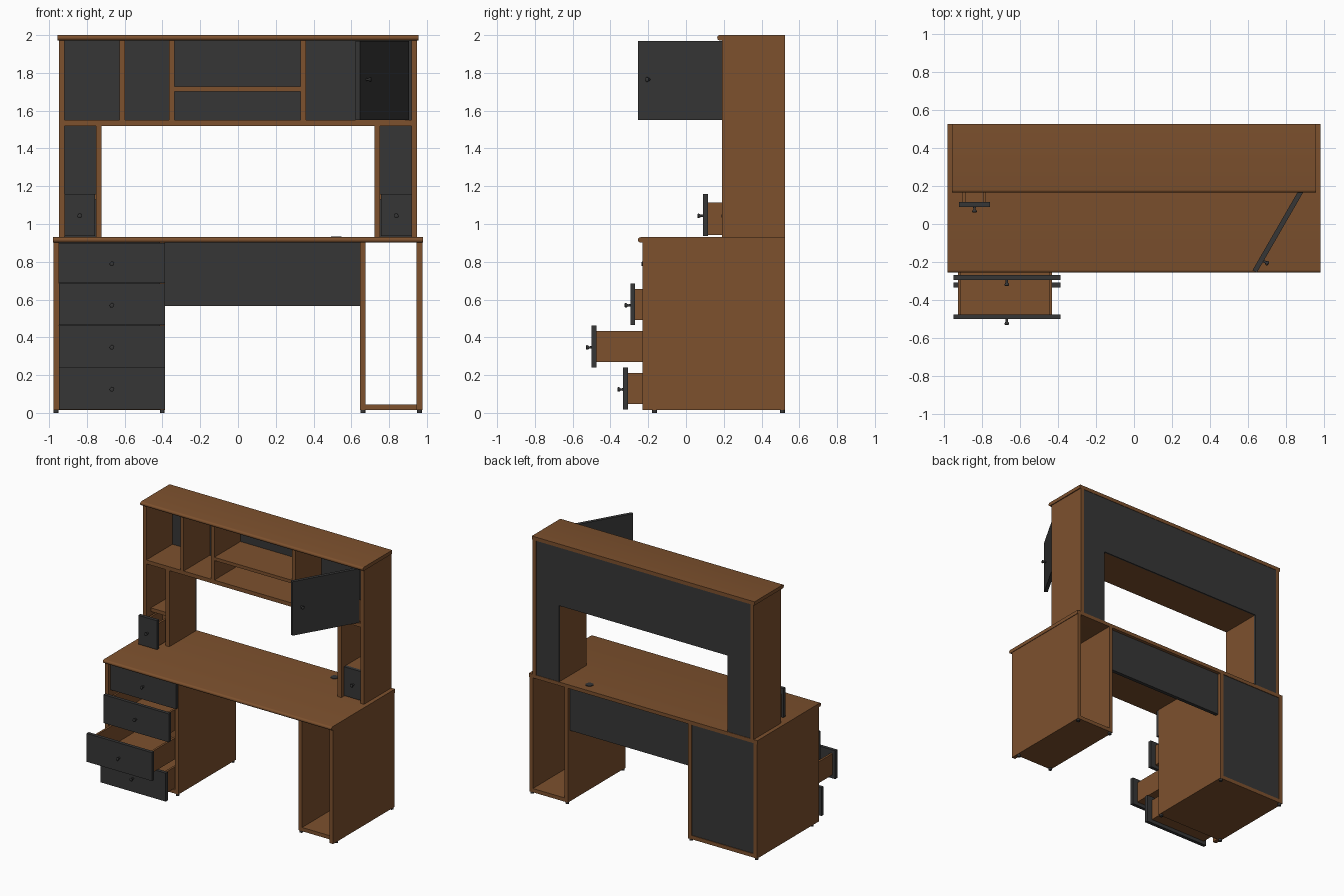
import bpy, bmesh, math
from mathutils import Matrix, Vector

if "Cube" in bpy.data.objects:
    bpy.data.objects.remove(bpy.data.objects["Cube"])


def material(name, rgb):
    m = bpy.data.materials.new(name)
    m.diffuse_color = (*rgb, 1)
    m.use_nodes = True
    m.node_tree.nodes["Principled BSDF"].inputs["Base Color"].default_value = m.diffuse_color
    return m


WOOD = material("brown wood", (0.205, 0.082, 0.027))
DARK = material("charcoal", (0.037, 0.037, 0.037))


def finish(name, bm, mat, smooth=False):
    bmesh.ops.recalc_face_normals(bm, faces=bm.faces)
    me = bpy.data.meshes.new(name)
    bm.to_mesh(me)
    bm.free()
    me.materials.append(mat)
    ob = bpy.data.objects.new(name, me)
    bpy.context.collection.objects.link(ob)
    if smooth:
        bpy.context.view_layer.objects.active = ob
        ob.select_set(True)
        bpy.ops.object.shade_smooth_by_angle(angle=math.radians(40))
        ob.select_set(False)
    return ob


def box(name, x0, x1, y0, y1, z0, z1, mat=WOOD):
    bm = bmesh.new()
    bmesh.ops.create_cube(bm, size=1)
    for v in bm.verts:
        v.co = Vector((x1 if v.co.x > 0 else x0,
                       y1 if v.co.y > 0 else y0,
                       z1 if v.co.z > 0 else z0))
    return finish(name, bm, mat)


def extrude_profile(name, pts, step, mat, smooth=False):
    bm = bmesh.new()
    f = bm.faces.new([bm.verts.new(p) for p in pts])
    r = bmesh.ops.extrude_face_region(bm, geom=[f])
    bmesh.ops.translate(bm, vec=step,
                        verts=[g for g in r["geom"] if isinstance(g, bmesh.types.BMVert)])
    return finish(name, bm, mat, smooth)


def bullnose_board(name, hx, y0, y1, z0, z1):
    # board with a half-round front edge
    r = (z1 - z0) / 2
    pts = [(-hx, y1, z0), (-hx, y1, z1)]
    for i in range(9):
        a = math.pi / 2 + math.pi * i / 8
        pts.append((-hx, y0 + r + r * math.cos(a), z0 + r + r * math.sin(a)))
    extrude_profile(name, pts, (2 * hx, 0, 0), WOOD, True)


def disc(name, x, y, z0, z1, r):
    bm = bmesh.new()
    bmesh.ops.create_cone(bm, cap_ends=True, segments=20, radius1=r, radius2=r, depth=z1 - z0)
    bmesh.ops.translate(bm, vec=(x, y, (z0 + z1) / 2), verts=bm.verts)
    finish(name, bm, DARK, True)


def knob(name, x, y, z):
    # lathed pull, pointing to the front
    bm = bmesh.new()
    prof = [(0, 0), (.007, 0), (.006, .012), (.012, .021), (.012, .027), (.008, .030), (0, .030)]
    vs = [bm.verts.new((r, -d, 0)) for r, d in prof]
    es = [bm.edges.new(p) for p in zip(vs, vs[1:])]
    bmesh.ops.spin(bm, geom=vs + es, cent=(0, 0, 0), axis=(0, 1, 0),
                   angle=math.tau, steps=16, use_duplicate=False)
    bmesh.ops.remove_doubles(bm, verts=bm.verts, dist=1e-5)
    bmesh.ops.translate(bm, vec=(x, y, z), verts=bm.verts)
    return finish(name, bm, DARK, True)


def drawer(name, fx, fz, bx, bz, y, depth):
    # front plate, knob and open wooden box; y is the front face
    t, yb = .016, y + .026
    ye = yb + depth
    box(name + "_front", *fx, y, yb, *fz, DARK)
    knob(name + "_knob", sum(fx) / 2, y, sum(fz) / 2 - .005)
    box(name + "_left_wall", bx[0], bx[0] + t, yb, ye, *bz)
    box(name + "_right_wall", bx[1] - t, bx[1], yb, ye, *bz)
    box(name + "_back_wall", bx[0] + t, bx[1] - t, ye - t, ye, *bz)
    box(name + "_floor", bx[0] + t, bx[1] - t, yb, ye - t, bz[0], bz[0] + .01)


BACK, FRONT, INNER = .525, -.23, -.18
T = .03

# desk top and cable hole cover
bullnose_board("desk_top", .98, -.255, BACK, .902, .93)
disc("cable_cover", .52, .44, .925, .934, .028)

# pedestal panels and feet
for name, x0, y0 in (("left_outer_panel", -.978, FRONT), ("left_inner_panel", -.416, INNER),
                     ("right_inner_panel", .646, INNER), ("right_outer_panel", .946, FRONT)):
    box(name, x0, x0 + T, y0, BACK, .015, .902)
    for side, y in (("front", -.167), ("back", .51)):
        disc(f"{name}_{side}_foot", x0 + T / 2, y, 0, .016, .013)
box("left_pedestal_floor", -.948, -.416, INNER, BACK, .015, .044)
box("right_pedestal_floor", .676, .946, INNER, BACK, .015, .044)
box("left_pedestal_back", -.948, -.416, .505, .52, .044, .902, DARK)
box("modesty_panel", -.386, .646, .472, .5, .565, .902, DARK)

# four pedestal drawers, bottom to top, pulled out by differing amounts
for i, y in enumerate((-.333, -.5, -.295, -.206)):
    z = .019 + i * .2225
    drawer(f"pedestal_drawer_{i + 1}", (-.948, -.387), (z, z + (.22 if i < 3 else .214)),
           (-.925, -.43), (z + .028, z + .192), y, .6)

# hutch shell
bullnose_board("hutch_top", .955, .165, BACK, 1.972, 2.0)
for s, side in ((-1, "left"), (1, "right")):
    def span(a, b):
        return sorted((s * a, s * b))
    box(f"hutch_{side}_side", *span(.919, .948), .19, BACK, .93, 1.972)
    box(f"hutch_{side}_post", *span(.722, .753), .19, .51, .93, 1.522)
    box(f"hutch_{side}_small_shelf", *span(.753, .919), .245, .51, 1.13, 1.158)
    drawer(f"hutch_{side}_drawer", span(.757, .918), (.936, 1.16), span(.777, .9),
           (.942, 1.115), .09 if s < 0 else .219, .24)
box("hutch_long_shelf", -.919, .919, .19, .51, 1.52, 1.55)
for i, x in enumerate((-.613, -.35, .345)):
    box(f"hutch_divider_{i + 1}", x - .014, x + .014, .19, .51, 1.55, 1.972)
box("hutch_middle_shelf", -.336, .331, .19, .51, 1.702, 1.727)

# hutch back: one arch-shaped sheet around the open centre
arch = [(-.919, .93), (-.919, 1.972), (.919, 1.972), (.919, .93),
        (.722, .93), (.722, 1.52), (-.722, 1.52), (-.722, .93)]
extrude_profile("hutch_back", [(x, .51, z) for x, z in arch], (0, .012, 0), DARK)

# cupboard door swung open 60 degrees on its right edge, with knob
door = [box("cupboard_door", -.52, 0, 0, .026, 1.551, 1.969, DARK),
        knob("cupboard_door_knob", -.45, 0, 1.765)]
for ob in door:
    ob.matrix_world = Matrix.Translation((.905, .195, 0)) @ Matrix.Rotation(math.radians(60), 4, 'Z')
